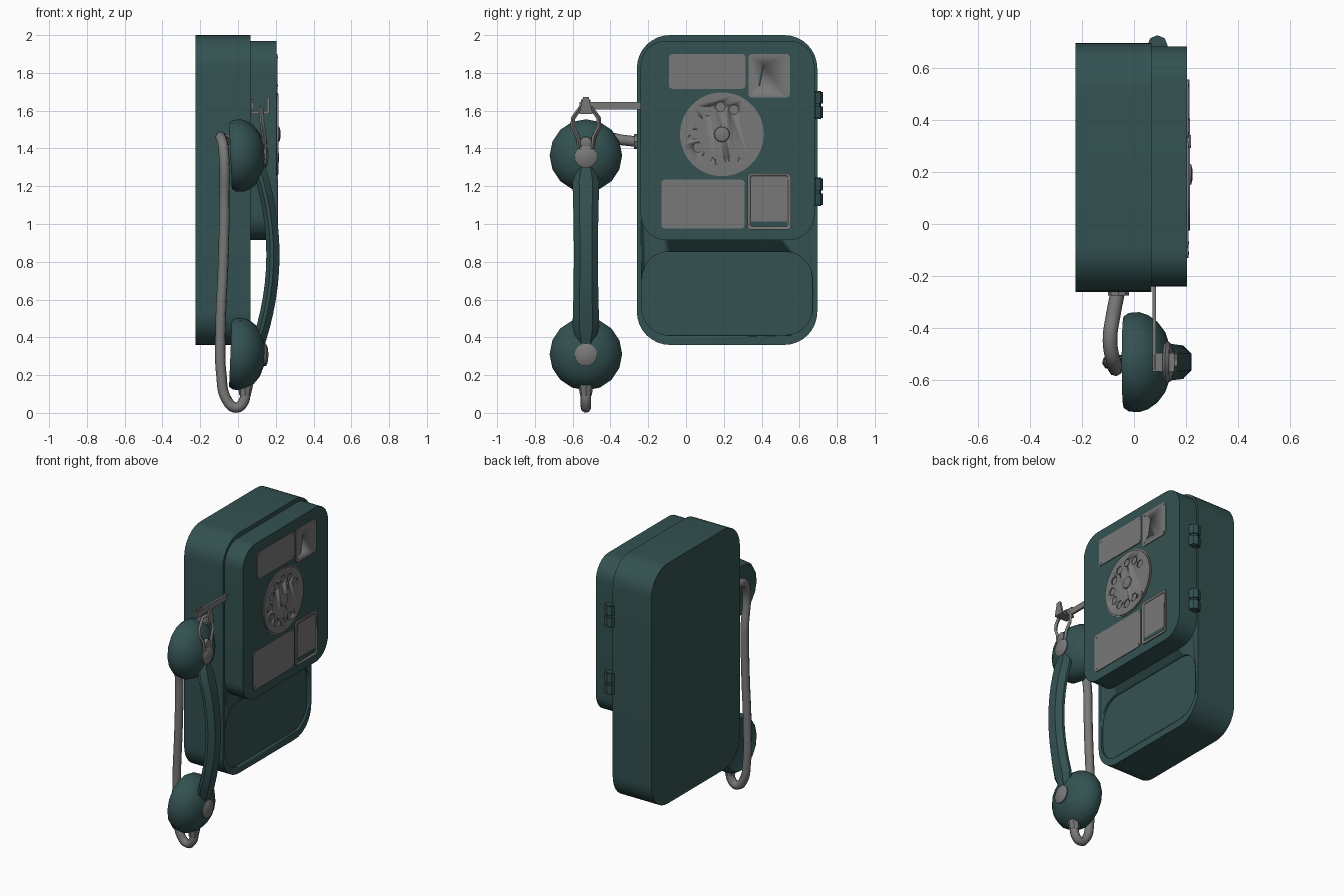
import bpy, bmesh, math
from mathutils import Matrix, Vector

if "Cube" in bpy.data.objects:
    bpy.data.objects.remove(bpy.data.objects["Cube"])


def material(name, rgb):
    m = bpy.data.materials.new(name)
    m.diffuse_color = (*rgb, 1)
    m.use_nodes = True
    m.node_tree.nodes["Principled BSDF"].inputs["Base Color"].default_value = m.diffuse_color
    return m


GREEN = material("dark_teal_enamel", (0.034, 0.083, 0.083))
GREY = material("grey_metal", (0.19, 0.19, 0.19))


def finish(name, bm, mat, angle=32):
    bmesh.ops.remove_doubles(bm, verts=bm.verts, dist=1e-5)
    bmesh.ops.recalc_face_normals(bm, faces=bm.faces)
    me = bpy.data.meshes.new(name)
    bm.to_mesh(me)
    bm.free()
    ob = bpy.data.objects.new(name, me)
    bpy.context.collection.objects.link(ob)
    me.materials.append(mat)
    smooth(ob, angle)
    return ob


def smooth(ob, angle=32):
    bpy.ops.object.select_all(action='DESELECT')
    ob.select_set(True)
    bpy.context.view_layer.objects.active = ob
    bpy.ops.object.shade_smooth_by_angle(angle=math.radians(angle))


def prism(name, poly, x0, x1, mat):
    """Extrude a (y, z) outline along x."""
    bm = bmesh.new()
    face = bm.faces.new([bm.verts.new((x0, y, z)) for y, z in poly])
    new = bmesh.ops.extrude_face_region(bm, geom=[face])["geom"]
    vs = [v for v in new if isinstance(v, bmesh.types.BMVert)]
    bmesh.ops.translate(bm, verts=vs, vec=(x1 - x0, 0, 0))
    if not any(all(abs(v.co.x - x0) < 1e-6 for v in f.verts) for f in bm.faces):
        bm.faces.new([v for v in face.verts])
    return finish(name, bm, mat)


def rounded(y0, y1, z0, z1, r, seg=8):
    corners = [(y1 - r, z1 - r), (y0 + r, z1 - r), (y0 + r, z0 + r), (y1 - r, z0 + r)]
    return [(cy + r * math.cos(a), cz + r * math.sin(a))
            for k, (cy, cz) in enumerate(corners)
            for a in [(k + i / seg) * math.pi / 2 for i in range(seg + 1)]]


def rect(y0, y1, z0, z1):
    return [(y0, z0), (y1, z0), (y1, z1), (y0, z1)]


def circle(y, z, r, n=16):
    return [(y + r * math.cos(2 * math.pi * i / n), z + r * math.sin(2 * math.pi * i / n))
            for i in range(n)]


def lathe(name, profile, y, z, sides, mat, tilt=0, angle=40):
    """Revolve a (radius, x) profile about an x-parallel axis."""
    bm = bmesh.new()
    rot = Matrix.Rotation(tilt, 3, 'Y')
    rings = []
    for r, x in profile:
        ring = []
        for i in range(sides):
            a = 2 * math.pi * i / sides
            p = rot @ Vector((x, r * math.cos(a), r * math.sin(a)))
            ring.append(bm.verts.new(p + Vector((0, y, z))))
        rings.append(ring)
    for a, b in zip(rings, rings[1:]):
        for i in range(sides):
            j = (i + 1) % sides
            bm.faces.new((a[i], a[j], b[j], b[i]))
    return finish(name, bm, mat, angle)


def cylinder(name, p0, p1, r0, r1, sides, mat):
    p0, p1 = Vector(p0), Vector(p1)
    d = p1 - p0
    m = Matrix.Translation((p0 + p1) / 2) @ d.to_track_quat('Z', 'Y').to_matrix().to_4x4()
    bm = bmesh.new()
    bmesh.ops.create_cone(bm, cap_ends=True, segments=sides, radius1=r0, radius2=r1,
                          depth=d.length, matrix=m)
    return finish(name, bm, mat, 40)


def tube(name, pts, r, mat, curved=True, closed=False, res=2):
    cu = bpy.data.curves.new(name, 'CURVE')
    cu.dimensions = '3D'
    cu.bevel_depth, cu.bevel_resolution, cu.resolution_u = r, res, 6
    cu.use_fill_caps = True
    if curved:
        sp = cu.splines.new('BEZIER')
        sp.bezier_points.add(len(pts) - 1)
        for bp, p in zip(sp.bezier_points, pts):
            bp.co = p
            bp.handle_left_type = bp.handle_right_type = 'AUTO'
    else:
        sp = cu.splines.new('POLY')
        sp.points.add(len(pts) - 1)
        for sp_p, p in zip(sp.points, pts):
            sp_p.co = (*p, 1)
    sp.use_cyclic_u = closed
    cu.materials.append(mat)
    ob = bpy.data.objects.new(name, cu)
    bpy.context.collection.objects.link(ob)
    bpy.ops.object.select_all(action='DESELECT')
    ob.select_set(True)
    bpy.context.view_layer.objects.active = ob
    bpy.ops.object.convert(target='MESH')
    smooth(bpy.context.view_layer.objects.active, 50)


def cut(ob, poly, x0, x1):
    """Cut an extruded (y, z) outline out of an object."""
    cutter = prism("cutter", poly, x0, x1, ob.data.materials[0])
    cutter.hide_render = True
    mod = ob.modifiers.new("cut", 'BOOLEAN')
    mod.operation, mod.solver, mod.object = 'DIFFERENCE', 'EXACT', cutter
    with bpy.context.temp_override(object=ob, active_object=ob):
        bpy.ops.object.modifier_apply(modifier="cut")
    bpy.data.objects.remove(cutter)


# Case with recessed lower panel, and raised lid
body = prism("case", rounded(-0.26, 0.695, 0.36, 2.0, 0.175), -0.225, 0.067, GREEN)
cut(body, rounded(-0.235, 0.67, 0.41, 0.855, 0.15), 0.052, 0.1)
prism("lid", rounded(-0.24, 0.68, 0.915, 1.97, 0.135), 0.067, 0.204, GREEN)

# Hinges
for i, z in enumerate((1.63, 1.17)):
    cylinder(f"hinge_pin_{i}", (0.09, 0.685, z - 0.075), (0.09, 0.685, z + 0.075), 0.03, 0.03, 8, GREEN)
    for s in (-1, 1):
        cylinder(f"hinge_knuckle_{i}_{s}", (0.09, 0.685, z + s * 0.008),
                 (0.09, 0.685, z + s * 0.07), 0.039, 0.039, 8, GREEN)

# Metal plates with corner screws
for name, (y0, y1, z0, z1) in {"notice_plate": (-0.09, 0.315, 1.715, 1.9),
                               "coin_plate": (0.33, 0.55, 1.67, 1.9),
                               "instruction_plate": (-0.13, 0.31, 0.975, 1.235),
                               "coin_return_frame": (0.325, 0.555, 0.97, 1.27)}.items():
    frame = name == "coin_return_frame"
    plate = prism(name, rounded(y0, y1, z0, z1, 0.02, 4), 0.2, 0.212 if frame else 0.209, GREY)
    if name == "coin_plate":
        cut(plate, [(0.382, 1.73), (0.39, 1.73), (0.41, 1.84), (0.402, 1.84)], 0.19, 0.22)
    if frame:
        cut(plate, rounded(0.341, 0.54, 0.986, 1.254, 0.012, 3), 0.206, 0.22)
    else:
        for y in (y0 + 0.018, y1 - 0.018):
            for z in (z0 + 0.018, z1 - 0.018):
                prism(name + "_screw", circle(y, z, 0.006, 8), 0.207, 0.211, GREY)
prism("coin_return_lip", rect(0.345, 0.536, 0.988, 1.012), 0.204, 0.209, GREEN)

# Rotary dial: backing, wheel with ten finger holes, hub and finger stop
DY, DZ = 0.19, 1.475
lathe("dial_backing", [(0, 0.2), (0.222, 0.2), (0.222, 0.207), (0, 0.207)], DY, DZ, 48, GREY)
wheel = prism("dial_wheel", circle(DY, DZ, 0.214, 48), 0.206, 0.214, GREY)
for i in range(10):
    a = math.radians(35 + 29 * i)
    cut(wheel, circle(DY + 0.145 * math.cos(a), DZ + 0.145 * math.sin(a), 0.026), 0.2, 0.22)
lathe("dial_hub", [(0, 0.212), (0.042, 0.212), (0.038, 0.22), (0.02, 0.224), (0, 0.225)], DY, DZ, 16, GREY)
prism("finger_stop", [(0.33, 1.325), (0.342, 1.34), (0.30, 1.375), (0.292, 1.362)], 0.206, 0.218, GREY)

# Handset cups with metal buttons
HY = -0.53
CUP = [(0, -0.015), (0.14, -0.025), (0.175, -0.04), (0.189, -0.02), (0.192, 0.02), (0.18, 0.055),
       (0.155, 0.09), (0.115, 0.12), (0.06, 0.139), (0, 0.145)]
for name, z, tilt in (("earpiece", 1.362, -0.042), ("mouthpiece", 0.312, 0.042)):
    lathe(name, CUP, HY, z, 16, GREEN, tilt)
    lathe(name + "_button", [(0, 0.12), (0.058, 0.13), (0.06, 0.147), (0.04, 0.157), (0, 0.162)],
          HY, z - 0.005, 16, GREY)

# Bowed octagonal handle
bm = bmesh.new()
rings = []
for k in range(13):
    t = -1 + k / 6
    w = 0.045 if abs(t) > 0.95 else 0.064 + 0.01 * t * t
    cx, cz = 0.185 - 0.075 * t * t, 0.837 + 0.46 * t
    n = Vector((0.46, 0, 0.15 * t)).normalized()
    sec = [(-1, -0.4), (-0.5, -1), (0.5, -1), (1, -0.4), (1, 0.1), (0.5, 1), (-0.5, 1), (-1, 0.1)]
    rings.append([bm.verts.new(Vector((cx, HY + w * u, cz)) + n * 0.035 * v) for u, v in sec])
for a, b in zip(rings, rings[1:]):
    for i in range(8):
        bm.faces.new((a[i], a[(i + 1) % 8], b[(i + 1) % 8], b[i]))
bm.faces.new(rings[0])
bm.faces.new(rings[-1])
finish("handset_handle", bm, GREEN, 25)

# Cradle arm with upturned prongs
prism("cradle_arm", rect(-0.565, -0.22, 1.605, 1.645), 0.07, 0.084, GREY)
prism("cradle_base", rect(-0.565, -0.495, 1.583, 1.597), 0.07, 0.166, GREY)
prism("cradle_back_prong", rect(-0.555, -0.505, 1.585, 1.66), 0.07, 0.08, GREY)
prism("cradle_front_prong", [(-0.565, 1.583), (-0.495, 1.583), (-0.505, 1.63), (-0.515, 1.672),
                             (-0.545, 1.672), (-0.555, 1.63)], 0.154, 0.166, GREY)

# Hanging loop on the earpiece
half = [(0.035, 1.40, 0.142), (0.042, 1.46, 0.138), (0.07, 1.515, 0.13), (0.068, 1.56, 0.125),
        (0.03, 1.615, 0.122)]
loop = [(x, HY + y, z) for y, z, x in half] + [(x, HY - y, z) for y, z, x in reversed(half)]
tube("hanging_loop", loop, 0.012, GREY, curved=False, closed=True, res=0)
lathe("loop_rivet", [(0, 0.12), (0.032, 0.12), (0.03, 0.148), (0, 0.156)], HY, 1.432, 12, GREY)

# Cord from the case to the mouthpiece, with end fittings
tube("cord", [(-0.06, -0.25, 1.435), (-0.078, -0.34, 1.445), (-0.092, -0.45, 1.46),
              (-0.078, -0.53, 1.41), (-0.072, HY, 1.1), (-0.078, HY, 0.8), (-0.092, HY, 0.45),
              (-0.088, HY, 0.2), (-0.06, HY, 0.07), (-0.01, HY, 0.028), (0.03, HY, 0.06),
              (0.038, HY, 0.13)], 0.028, GREY)
cylinder("cord_collar", (-0.06, -0.25, 1.437), (-0.06, -0.275, 1.437), 0.04, 0.04, 8, GREY)
cylinder("cord_nut", (0.036, HY, 0.092), (0.04, HY, 0.15), 0.031, 0.04, 8, GREY)
